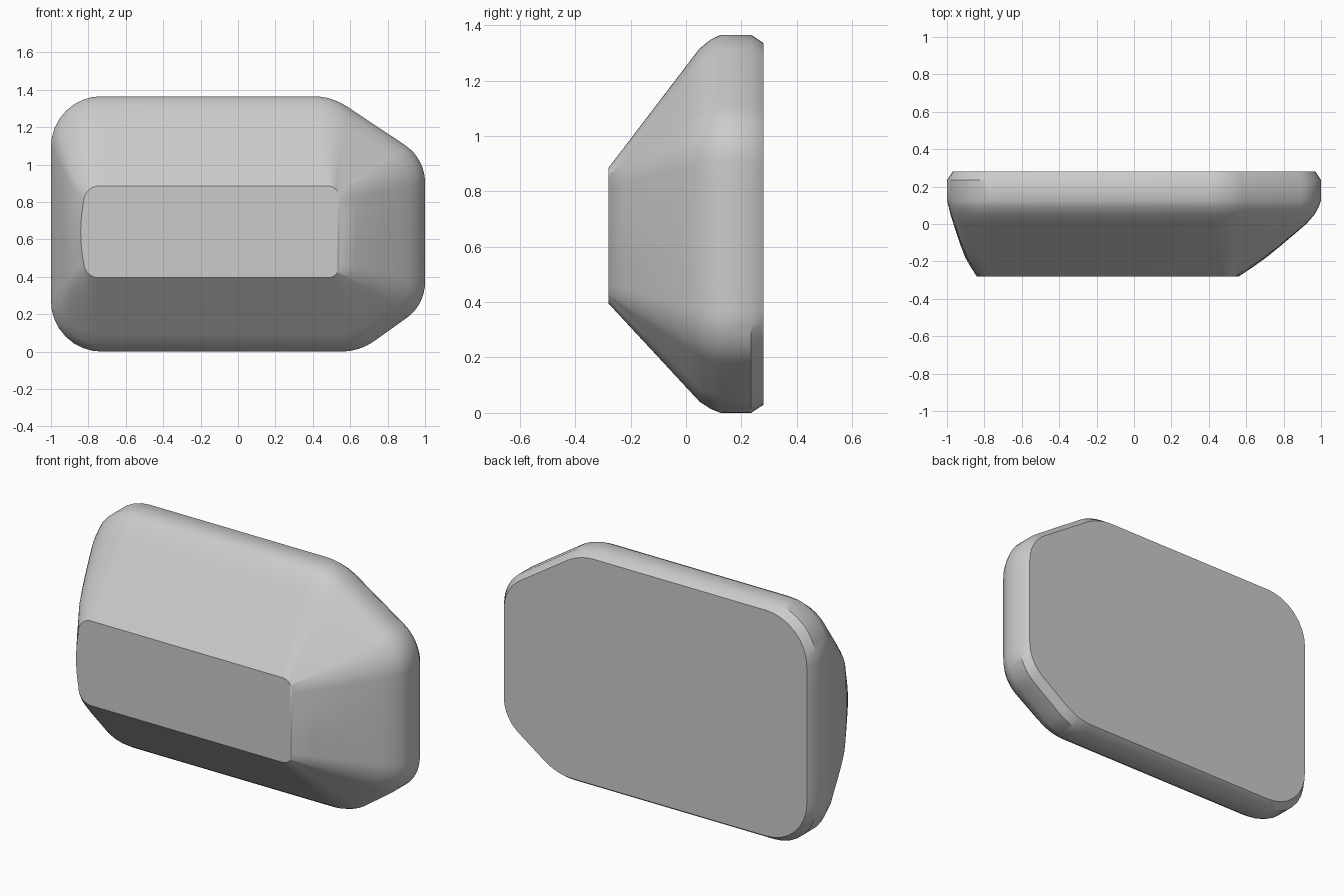
import bpy, bmesh, math
from mathutils import Vector

cube = bpy.data.objects.get("Cube")
if cube:
    bpy.data.objects.remove(cube, do_unlink=True)

STEPS = 8   # segments per rounded corner
SIDE = 6    # segments along the two bowed end edges


def outline(corners, bow):
    """Rounded six-corner outline in x, z; each corner is (x, z, cut length)."""
    pts = []
    n = len(corners)
    for i, (x, z, cut) in enumerate(corners):
        p = Vector((x, z))
        to_prev = (Vector(corners[i - 1][:2]) - p).normalized()
        to_next = (Vector(corners[(i + 1) % n][:2]) - p).normalized()
        a, b = p + to_prev * cut, p + to_next * cut
        w = math.sin(to_prev.angle(to_next) / 2)
        # circular arc as a rational curve
        for k in range(STEPS + 1):
            t = k / STEPS
            u, v, s = (1 - t) ** 2, 2 * w * t * (1 - t), t * t
            pts.append((a * u + p * v + b * s) / (u + v + s))
        # extra points on the right and left end edges
        if i in (2, 5):
            nx, nz, ncut = corners[(i + 1) % n]
            q = Vector((nx, nz))
            end = q + (p - q).normalized() * ncut
            side = 1 if i == 2 else -1
            for k in range(1, SIDE):
                t = k / SIDE
                m = b.lerp(end, t)
                m.x += side * bow * 4 * t * (1 - t)
                pts.append(m)
    return pts


# Wide outline of the rim and small outline of the front face
rim = outline([(-1, 1.365, .27), (.5, 1.365, .10), (1, 1.033, .13),
               (1, .25, .12), (.65, 0, .10), (-1, 0, .27)], 0)
front = outline([(-.825, .885, .08), (.515, .885, .035), (.545, .835, .028),
                 (.545, .445, .028), (.515, .395, .035), (-.825, .395, .08)], .016)

# Taper from rim to front: y, left blend, right blend, height blend
LEVELS = [(.125, 0, 0, 0), (.09, .06, .03, .035), (.05, .12, .08, .10),
          (0, .22, .18, .236), (-.06, .34, .34, .40), (-.12, .47, .50, .564),
          (-.18, .62, .67, .727), (-.23, .80, .83, .864), (-.28, 1, 1, 1)]

rings = [[(p.x * .97, .28, .6825 + (p.y - .6825) * .957) for p in rim],
         [(p.x, .235, p.y) for p in rim]]
for y, left, right, height in LEVELS:
    ring = []
    for a, b in zip(rim, front):
        f = left if b.x < 0 else right
        ring.append((a.x + (b.x - a.x) * f, y, a.y + (b.y - a.y) * height))
    rings.append(ring)

# Loft the rings and cap the back and front
bm = bmesh.new()
loops = [[bm.verts.new(co) for co in ring] for ring in rings]
n = len(rim)
for r0, r1 in zip(loops, loops[1:]):
    for i in range(n):
        j = (i + 1) % n
        bm.faces.new((r0[i], r0[j], r1[j], r1[i]))
bm.faces.new(loops[0])
bm.faces.new(loops[-1])
bmesh.ops.recalc_face_normals(bm, faces=bm.faces[:])
mesh = bpy.data.meshes.new("faceted_block")
bm.to_mesh(mesh)
bm.free()

block = bpy.data.objects.new("faceted_block", mesh)
bpy.context.collection.objects.link(block)

# Single plain grey
grey = bpy.data.materials.new("grey")
grey.use_nodes = True
colour = (.6, .6, .6, 1)
grey.diffuse_color = colour
grey.node_tree.nodes["Principled BSDF"].inputs["Base Color"].default_value = colour
mesh.materials.append(grey)

bpy.ops.object.select_all(action='DESELECT')
block.select_set(True)
bpy.context.view_layer.objects.active = block
bpy.ops.object.shade_smooth_by_angle(angle=math.radians(36))
